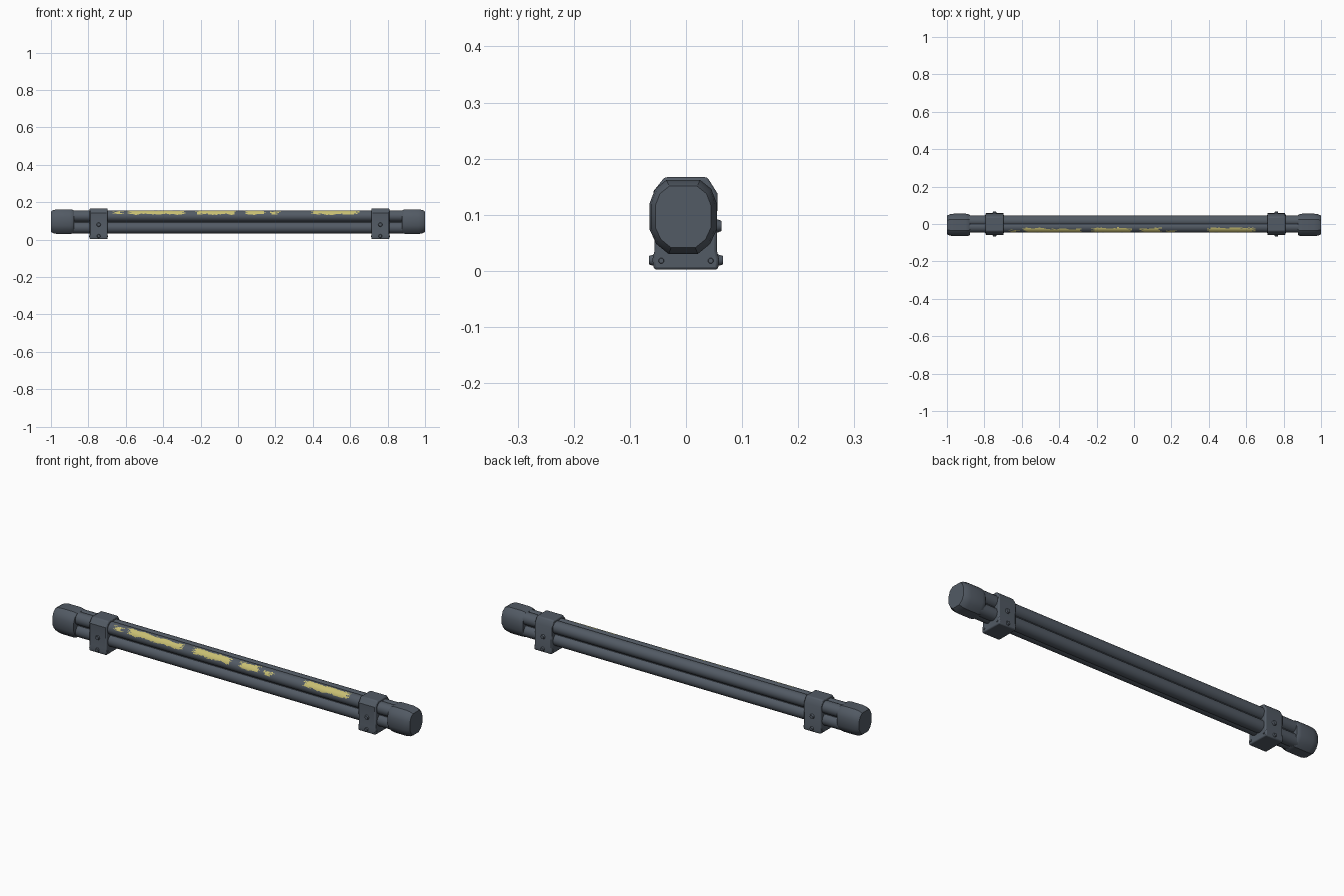
import bpy, bmesh, math, random
from mathutils import Matrix, Vector

if "Cube" in bpy.data.objects:
    bpy.data.objects.remove(bpy.data.objects["Cube"])

random.seed(4)


def material(name, rgb):
    m = bpy.data.materials.new(name)
    m.diffuse_color = (*rgb, 1)
    m.use_nodes = True
    m.node_tree.nodes["Principled BSDF"].inputs["Base Color"].default_value = m.diffuse_color
    return m


GREY = material("slate grey", (0.085, 0.103, 0.128))
YELLOW = material("worn yellow", (0.58, 0.52, 0.17))


def finish(name, bm, mats=(GREY,), angle=35, bevel=0):
    bmesh.ops.recalc_face_normals(bm, faces=bm.faces)
    me = bpy.data.meshes.new(name)
    bm.to_mesh(me)
    bm.free()
    ob = bpy.data.objects.new(name, me)
    bpy.context.collection.objects.link(ob)
    for m in mats:
        me.materials.append(m)
    bpy.ops.object.select_all(action='DESELECT')
    ob.select_set(True)
    bpy.context.view_layer.objects.active = ob
    bpy.ops.object.shade_smooth_by_angle(angle=math.radians(angle))
    if bevel:
        b = ob.modifiers.new("bevel", 'BEVEL')
        b.width, b.segments, b.limit_method = bevel, 2, 'ANGLE'
        b.angle_limit = math.radians(40)
    return ob


def loft(sections):
    """Skin a list of equal-length point rings and close both ends."""
    bm = bmesh.new()
    rings = [[bm.verts.new(p) for p in s] for s in sections]
    n = len(rings[0])
    for a, b in zip(rings, rings[1:]):
        for i in range(n):
            bm.faces.new((a[i], a[(i + 1) % n], b[(i + 1) % n], b[i]))
    bm.faces.new(rings[0])
    bm.faces.new(rings[-1])
    return bm


def ring(x, y, z, r, n):
    return [(x, y + r * math.cos(2 * math.pi * i / n),
             z + r * math.sin(2 * math.pi * i / n)) for i in range(n)]


# Bundle of four tubes
R = 0.0305
for label, y, z in (("upper_back", 0.016, 0.126), ("lower_back", 0.014, 0.064),
                    ("lower_front", -0.014, 0.064)):
    finish("tube_" + label, loft([ring(x, y, z, R, 32) for x in (-0.95, 0.95)]))

# Upper front tube, finely divided so worn paint patches follow its surface
PATCHES = [(-0.66, -0.62, 118, 158), (-0.585, -0.49, 98, 160), (-0.49, -0.285, 108, 162),
           (-0.22, -0.02, 100, 163), (0.04, 0.14, 102, 162),
           (0.175, 0.215, 125, 166), (0.40, 0.64, 98, 163)]
Y, Z = -0.016, 0.126
bm = loft([ring(-0.95 + 0.01 * i, Y, Z, R, 72) for i in range(191)])
for f in bm.faces:
    c = f.calc_center_median()
    if len(f.verts) != 4:
        continue
    ang = math.degrees(math.atan2(c.z - Z, c.y - Y))
    jx, ja = random.uniform(-0.012, 0.012), random.uniform(-5, 5)
    ja += 4 * math.sin(c.x * 61)
    for x0, x1, a0, a1 in PATCHES:
        if x0 < c.x + jx < x1 and a0 < ang + ja < a1:
            f.material_index = 1
finish("tube_upper_front", bm, (GREY, YELLOW))

# Core filling the gap between the tubes
bm = bmesh.new()
bmesh.ops.create_cube(bm, size=1, matrix=Matrix.Translation((0, 0, 0.095))
                      @ Matrix.Diagonal((1.9, 0.05, 0.07, 1)))
finish("core", bm)


def cap_section(x, s):
    """Tall chamfered outline of the end cap, scaled by s."""
    half = [(0.030, 0.066), (0.050, 0.050), (0.060, 0.024),
            (0.060, -0.022), (0.048, -0.048), (0.026, -0.066)]
    pts = half + [(-a, b) for a, b in reversed(half)]
    return [(x, -0.005 + a * s, 0.096 + b * s) for a, b in pts]


# Chunky end caps
for side, sx in (("left", -1), ("right", 1)):
    prof = [(0.878, 0.90), (0.886, 0.97), (0.90, 1.0), (0.965, 1.0),
            (0.985, 0.95), (1.0, 0.83)]
    finish("end_cap_" + side, loft([cap_section(sx * x, s) for x, s in prof]), angle=30)

# Mounting brackets with chamfered tops, plus bolts
BR = [(-0.057, 0.002), (0.057, 0.002), (0.059, 0.02), (0.055, 0.036), (0.056, 0.138),
      (0.038, 0.167), (-0.038, 0.167), (-0.058, 0.142), (-0.056, 0.036), (-0.060, 0.02)]


def bolt(name, pos, direction, r, h):
    bm = bmesh.new()
    rot = Vector(direction).to_track_quat('Z', 'Y').to_matrix().to_4x4()
    bmesh.ops.create_cone(bm, cap_ends=True, segments=12, radius1=r, radius2=r * 0.7,
                          depth=h, matrix=Matrix.Translation(pos) @ rot)
    finish(name, bm)


for side, cx, out in (("left", -0.745, -1), ("right", 0.761, 1)):
    hw = 0.048
    finish("bracket_" + side,
           loft([[(cx + d, y, z) for y, z in BR] for d in (-hw, hw)]), bevel=0.005)
    for lab, sy in (("front", -1), ("back", 1)):
        bolt(f"bracket_{side}_bolt_{lab}", (cx, sy * 0.058, 0.080), (0, sy, 0), 0.013, 0.010)
        bolt(f"bracket_{side}_low_bolt_{lab}", (cx, sy * 0.060, 0.019), (0, sy, 0), 0.011, 0.011)
        for e in (-1, 1):
            bolt(f"bracket_{side}_foot_bolt_{lab}_{'outer' if e == out else 'inner'}",
                 (cx + e * hw, sy * 0.044, 0.018), (e, 0, 0), 0.006, 0.006)
